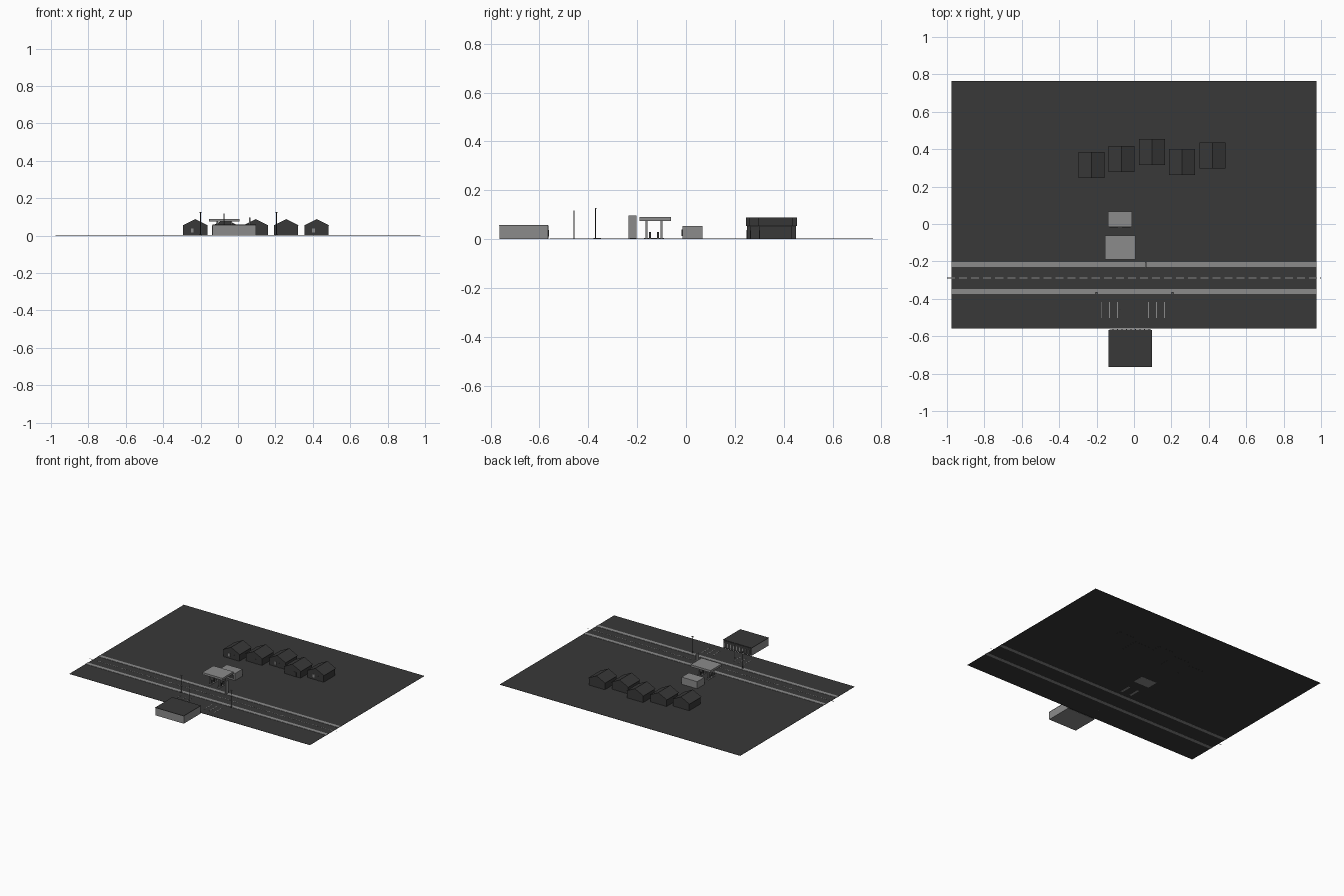
import bpy, bmesh
from mathutils import Matrix, Vector

cube = bpy.data.objects.get("Cube")
if cube:
    bpy.data.objects.remove(cube, do_unlink=True)


def material(name, value):
    m = bpy.data.materials.new(name)
    m.use_nodes = True
    colour = (value, value, value, 1)
    m.diffuse_color = colour
    m.node_tree.nodes["Principled BSDF"].inputs["Base Color"].default_value = colour
    return m


DARK = material("charcoal", 0.04)
GREY = material("concrete grey", 0.26)


def finish(name, bm, mat):
    bmesh.ops.recalc_face_normals(bm, faces=bm.faces[:])
    mesh = bpy.data.meshes.new(name)
    bm.to_mesh(mesh)
    bm.free()
    mesh.materials.append(mat)
    obj = bpy.data.objects.new(name, mesh)
    bpy.context.collection.objects.link(obj)


def add_box(bm, x0, x1, y0, y1, z0, z1):
    size = Vector((x1 - x0, y1 - y0, z1 - z0))
    mid = Vector((x0 + x1, y0 + y1, z0 + z1)) / 2
    bmesh.ops.create_cube(bm, size=1, matrix=Matrix.Translation(mid) @ Matrix.Diagonal(size).to_4x4())


def boxes(name, mat, *extents):
    bm = bmesh.new()
    for e in extents:
        add_box(bm, *e)
    finish(name, bm, mat)


def pole(name, x, y, radius, z0, z1, mat):
    bm = bmesh.new()
    bmesh.ops.create_cone(bm, cap_ends=True, segments=8, radius1=radius, radius2=radius,
                          depth=z1 - z0, matrix=Matrix.Translation((x, y, (z0 + z1) / 2)))
    finish(name, bm, mat)


# Ground, pavements and road markings
boxes("ground", DARK, (-0.975, 0.975, -0.56, 0.765, 0.0005, 0.002))
for name, y0, y1 in (("far_pavement", -0.23, -0.204), ("near_pavement", -0.374, -0.348)):
    boxes(name, GREY, (-0.975, 0.975, y0, y1, 0, 0.004))
pitch, dash = 0.0645, 0.043
boxes("centre_dashes", GREY, *[(-1 + i * pitch, -1 + i * pitch + dash, -0.291, -0.287, 0.002, 0.003)
                               for i in range(31)], (0.995, 1, -0.291, -0.287, 0.002, 0.003))
boxes("parking_lines", GREY, *[(x + k * 0.0425 - 0.002, x + k * 0.0425 + 0.002, -0.503, -0.417, 0.002, 0.003)
                               for x in (-0.173, 0.078) for k in range(3)])


# Gabled houses, ridge running front to back
def house(i, x, y):
    boxes(f"house_walls_{i}", DARK, (x - 0.065, x + 0.065, y - 0.066, y + 0.066, 0, 0.053))
    bm = bmesh.new()
    ends = [[bm.verts.new((x + dx, y + dy, z)) for dx, z in ((-0.07, 0.053), (0.07, 0.053), (0, 0.088))]
            for dy in (-0.07, 0.07)]
    for end in ends:
        bm.faces.new(end)
    for k in range(3):
        n = (k + 1) % 3
        bm.faces.new((ends[0][k], ends[0][n], ends[1][n], ends[1][k]))
    finish(f"house_roof_{i}", bm, DARK)
    boxes(f"house_door_{i}", DARK, (x + 0.01, x + 0.03, y - 0.068, y - 0.065, 0, 0.035))
    if i % 2:
        boxes(f"house_window_{i}", GREY, (x - 0.024, x - 0.009, y - 0.068, y - 0.065, 0.016, 0.038))


for i, (x, y) in enumerate(((-0.228, 0.315), (-0.067, 0.347), (0.096, 0.385),
                            (0.257, 0.331), (0.42, 0.366)), 1):
    house(i, x, y)

# Filling station shop
boxes("shop", GREY, (-0.138, -0.012, -0.015, 0.068, 0, 0.054))
boxes("shop_windows", DARK, (-0.13, -0.085, -0.018, -0.014, 0.012, 0.04),
      (-0.065, -0.02, -0.018, -0.014, 0.012, 0.04))

# Canopy with posts, pump islands and pumps
boxes("canopy", GREY, (-0.156, 0.007, -0.191, -0.062, 0.075, 0.09))
for x in (-0.112, -0.036):
    boxes("pump_island", GREY, (x - 0.008, x + 0.008, -0.172, -0.09, 0, 0.005))
    for y in (-0.162, -0.1):
        boxes("canopy_post", GREY, (x - 0.004, x + 0.004, y - 0.004, y + 0.004, 0.004, 0.076))
    for y in (-0.147, -0.115):
        boxes("fuel_pump", DARK, (x - 0.005, x + 0.005, y - 0.004, y + 0.004, 0.004, 0.029))

# Roadside price pylon
boxes("price_pylon", GREY, (0.06, 0.066, -0.235, -0.203, 0, 0.097))

# Street lamps with base, pole and short arm
for x in (-0.2, 0.206):
    pole("lamp_base", x, -0.37, 0.008, 0, 0.005, DARK)
    pole("lamp_pole", x, -0.37, 0.002, 0, 0.124, DARK)
    boxes("lamp_head", GREY, (x - 0.008, x + 0.008, -0.373, -0.367, 0.123, 0.127))
pole("car_park_pole", -0.075, -0.458, 0.002, 0, 0.118, GREY)

# Long low store whose glazed side faces the road
boxes("store_walls", GREY, (-0.135, 0.095, -0.763, -0.567, 0, 0.055))
boxes("store_roof", DARK, (-0.136, 0.096, -0.765, -0.566, 0.055, 0.058))
boxes("store_front", DARK, (-0.132, 0.092, -0.568, -0.563, 0.001, 0.055))
boxes("store_mullions", GREY, *[(x, x + 0.006, -0.564, -0.5615, 0.01, 0.038)
                                for x in [-0.115 + 0.024 * k for k in range(9)]])
